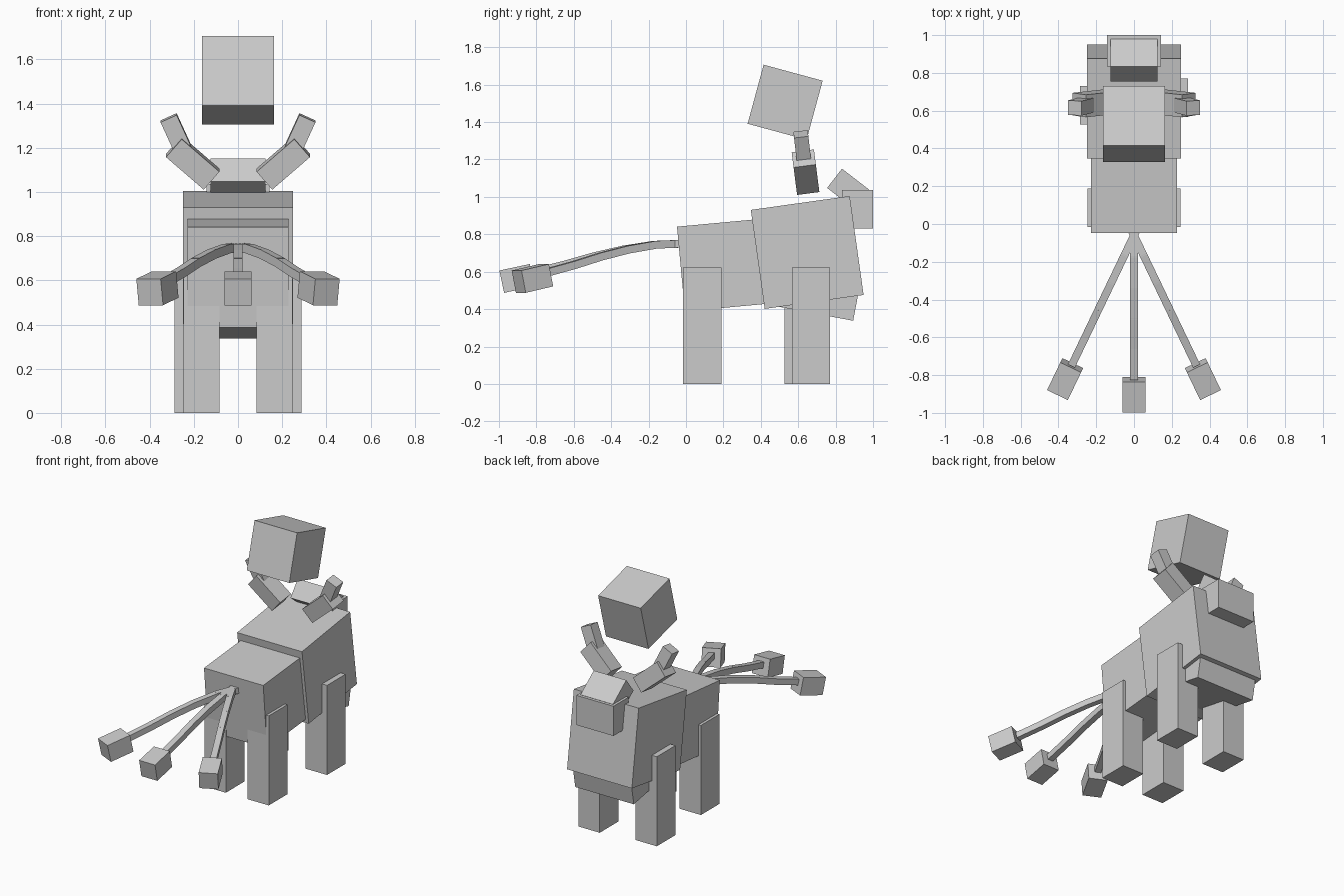
import bpy, bmesh
from math import radians
from mathutils import Matrix, Vector

if "Cube" in bpy.data.objects:
    bpy.data.objects.remove(bpy.data.objects["Cube"])


def box(name, size, centre, rx=0, ry=0, rz=0):
    """Box turned about y, then x, then z (degrees)."""
    bm = bmesh.new()
    bmesh.ops.create_cube(bm, size=1)
    rot = (Matrix.Rotation(radians(rz), 4, 'Z') @ Matrix.Rotation(radians(rx), 4, 'X')
           @ Matrix.Rotation(radians(ry), 4, 'Y'))
    bm.transform(Matrix.Translation(centre) @ rot @ Matrix.Diagonal((*size, 1)))
    mesh = bpy.data.meshes.new(name)
    bm.to_mesh(mesh)
    bm.free()
    obj = bpy.data.objects.new(name, mesh)
    bpy.context.collection.objects.link(obj)
    return obj


# Body: tilted chest, hindquarters and belly slab
box("chest", (0.498, 0.534, 0.534), (0, 0.648, 0.703), rx=8)
box("hindquarters", (0.455, 0.43, 0.455), (0, 0.187, 0.634), rx=5.3)
box("belly", (0.45, 0.42, 0.2), (0, 0.706, 0.475), rx=-10.7)

# Neck stump at the far end
box("collar", (0.286, 0.166, 0.206), (0, 0.917, 0.934))
box("neck", (0.25, 0.184, 0.13), (0, 0.867, 1.043), rx=-37.7)

# Floating cube head
box("head", (0.327, 0.327, 0.327), (0, 0.53, 1.506), rx=-15.2)

# Legs and arms on both sides
for side, s, front_y in (("left", -1, 0.628), ("right", 1, 0.669)):
    box(f"front_leg_{side}", (0.164, 0.204, 0.622), (s * 0.205, front_y, 0.311))
    box(f"hind_leg_{side}", (0.164, 0.204, 0.622), (s * 0.165, 0.087, 0.311))
    box(f"upper_arm_{side}", (0.108, 0.12, 0.226), (s * 0.205, 0.639, 1.132), rx=7.3, ry=s * 49)
    box(f"forearm_{side}", (0.08, 0.077, 0.17), (s * 0.279, 0.623, 1.259), rx=6.5, ry=s * 24.5)

# Three fanned tails: chains of drooping links ending in a block
for name, yaw in (("left", -25.6), ("middle", 0), ("right", 25.6)):
    turn = Matrix.Rotation(radians(yaw), 3, 'Z')
    point = turn @ Vector((0, 0.05, 0)) + Vector((0, -0.06, 0.75))
    for i, pitch in enumerate((2, 9, 13, 16, 14)):
        step = turn @ Matrix.Rotation(radians(pitch), 3, 'X') @ Vector((0, -0.165, 0))
        box(f"tail_{name}_{i + 1}", (0.041, 0.175, 0.041), point + step / 2, rx=pitch, rz=yaw)
        point = point + step
    tip = turn @ Vector((0, -0.844, 0)) + Vector((0, -0.06, 0.564))
    box(f"tail_{name}_tip", (0.122, 0.166, 0.122), tip, rx=12, rz=yaw)
